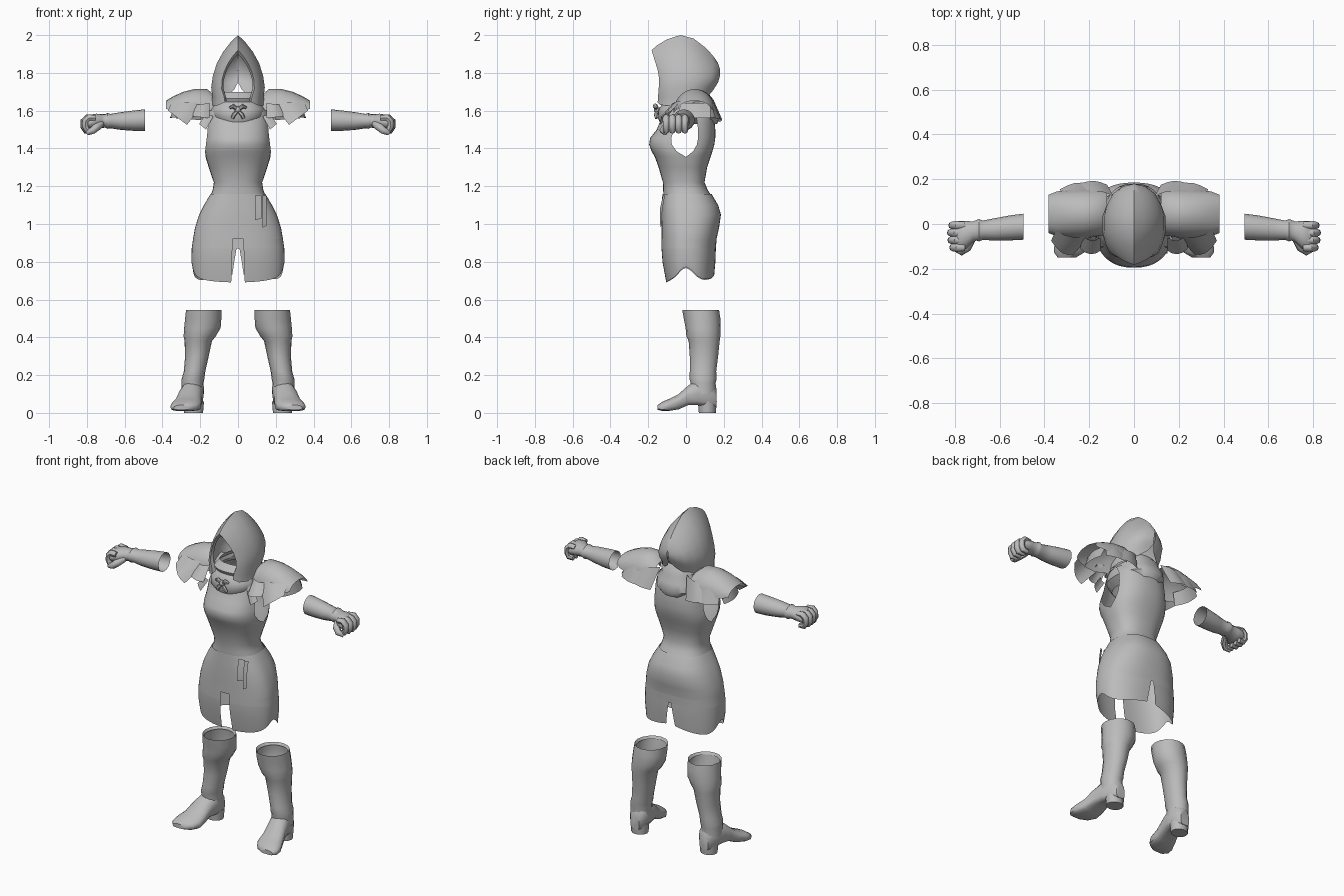
import bpy, bmesh, math
from mathutils import Vector

grey = bpy.data.materials.new("plain_grey")
grey.diffuse_color = (0.5, 0.5, 0.5, 1)


def finish(name, bm, mirror=False, angle=45):
    bmesh.ops.remove_doubles(bm, verts=bm.verts, dist=0.0004)
    bmesh.ops.recalc_face_normals(bm, faces=bm.faces)
    me = bpy.data.meshes.new(name)
    bm.to_mesh(me)
    bm.free()
    me.materials.append(grey)
    ob = bpy.data.objects.new(name, me)
    bpy.context.collection.objects.link(ob)
    bpy.ops.object.select_all(action='DESELECT')
    ob.select_set(True)
    bpy.context.view_layer.objects.active = ob
    bpy.ops.object.shade_smooth_by_angle(angle=math.radians(angle))
    if mirror:
        m = ob.modifiers.new("mirror", 'MIRROR')
        m.use_mirror_merge = False
    return ob


def skin(bm, rows, closed=False, caps=(False, False)):
    """Join equal-length rows of points with quads."""
    vs = [[bm.verts.new(p) for p in r] for r in rows]
    n = len(rows[0])
    for a, b in zip(vs, vs[1:]):
        for j in range(n if closed else n - 1):
            k = (j + 1) % n
            bm.faces.new((a[j], a[k], b[k], b[j]))
    for ring, cap in ((vs[0], caps[0]), (vs[-1], caps[1])):
        if cap:
            bm.faces.new(ring)


def tube(bm, path, radii, n=8):
    pts = [Vector(p) for p in path]
    rows = []
    for i, p in enumerate(pts):
        d = (pts[min(i + 1, len(pts) - 1)] - pts[max(i - 1, 0)]).normalized()
        s = d.cross(Vector((0, 1, 0.01))).normalized()
        t = d.cross(s)
        rows.append([p + radii[i] * (s * math.cos(a) + t * math.sin(a))
                     for a in (2 * math.pi * k / n for k in range(n))])
    skin(bm, rows, True, (True, True))


def garment(name, rows, cols=9, power=0.85, hem=None, mirror_y=0.0):
    """Body shell. Row: z, half width, front depth, back depth, arm gap, front slit, back slit."""
    bm = bmesh.new()
    for sx in (1, -1):
        for back in (0, 1):
            grid = []
            for i, (z, rx, f, b, gap, fs, bs) in enumerate(rows):
                slit = bs if back else fs
                t0 = (slit / rx) ** (1 / power)
                t1 = math.pi / 2 - gap
                line = []
                for j in range(cols):
                    t = t0 + (t1 - t0) * j / (cols - 1)
                    x = rx * max(math.sin(t), 0) ** power
                    c = max(math.cos(t), 0) ** power
                    y = b * c if back else -f * c
                    dz = hem(sx, x, y) if hem and i == len(rows) - 1 else 0
                    line.append((sx * x, y + mirror_y, z + dz))
                grid.append(line)
            skin(bm, grid)
    return finish(name, bm)


# Bodice with open armholes
garment("bodice", [
    (1.64, .11, .09, .12, 0, 0, 0), (1.61, .15, .11, .14, .12, 0, 0),
    (1.56, .165, .13, .15, .32, 0, 0), (1.50, .17, .155, .155, .36, 0, 0),
    (1.455, .175, .19, .155, .36, 0, 0), (1.42, .178, .195, .15, .33, 0, 0),
    (1.385, .178, .182, .14, .22, 0, 0), (1.355, .172, .165, .13, 0, 0, 0),
    (1.30, .155, .145, .112, 0, 0, 0), (1.22, .128, .122, .098, 0, 0, 0),
    (1.18, .134, .121, .115, 0, 0, 0), (1.14, .15, .118, .14, 0, 0, 0)])


# Skirt with front and back slits and an uneven hem
def hem(sx, x, y):
    return 0.30 * x * x * (1.3 if sx > 0 else 1) + 0.06 * math.exp(-(y / 0.05) ** 2) \
        + (0.05 if y > 0 else 0) * max(0, 1 - x / 0.2)


garment("skirt", [
    (1.16, .145, .125, .135, 0, 0, 0), (1.10, .18, .128, .17, 0, 0, 0),
    (1.05, .205, .130, .185, 0, 0, 0), (.98, .228, .130, .175, 0, 0, 0),
    (.921, .238, .130, .162, 0, 0, 0), (.92, .238, .130, .162, 0, .03, 0),
    (.871, .245, .130, .158, 0, .03, 0), (.87, .245, .130, .158, 0, .03, .008),
    (.80, .247, .125, .156, 0, .033, .02), (.69, .24, .105, .15, 0, .036, .03)],
    cols=13, hem=hem)

# Narrow hanging belt flaps
bm = bmesh.new()
for x0, x1, z0 in ((.09, .125, 1.02), (.13, .15, .98)):
    skin(bm, [[(x0, -.122, 1.15), (x1, -.112, 1.15)],
              [(x0, -.138, 1.08), (x1, -.125, 1.08)],
              [(x0, -.136, z0), (x1, -.13, z0 + .01)]])
finish("belt_flaps", bm)

# Cowl wrapped round the neck
garment("cowl", [
    (1.70, .10, .09, .11, 0, 0, 0), (1.665, .125, .125, .14, 0, 0, 0),
    (1.645, .118, .115, .145, 0, 0, 0), (1.61, .145, .145, .165, 0, 0, 0),
    (1.565, .142, .15, .18, 0, 0, 0), (1.53, .10, .135, .165, 0, 0, 0)])

# Knot and two tails on the cowl
bm = bmesh.new()
bmesh.ops.create_icosphere(bm, subdivisions=1, radius=.02)
bmesh.ops.translate(bm, verts=bm.verts, vec=(0, -.152, 1.605))
for s in (1, -1):
    tube(bm, [(0, -.152, 1.605), (s * .025, -.162, 1.625), (s * .045, -.152, 1.615)], [.008, .014, .006], 6)
    tube(bm, [(0, -.152, 1.60), (s * .02, -.16, 1.58), (s * .03, -.155, 1.56)], [.008, .011, .009], 6)
finish("knot", bm)

# Pointed hood, arches from the face opening to the back
# arch: y top, y middle, y bottom, z top, z bottom, half width, bottom narrowing
arches = [(-.165, -.125, -.13, 1.90, 1.655, .082, .75), (-.182, -.14, -.15, 1.92, 1.645, .092, .75),
          (-.155, -.125, -.135, 1.945, 1.63, .112, .9), (-.10, -.08, -.09, 1.978, 1.625, .130, .95),
          (-.03, -.03, -.03, 2.0, 1.63, .143, .97), (.04, .035, .03, 1.982, 1.64, .143, .95),
          (.095, .09, .08, 1.94, 1.655, .128, .8), (.14, .14, .12, 1.895, 1.68, .10, .6),
          (.168, .168, .145, 1.855, 1.71, .06, .35), (.18, .18, .17, 1.82, 1.75, .004, 0)]
shape = [(0, None), (.12, .97), (.25, 1.0), (.42, .93), (.6, .78), (.76, .55), (.9, .27), (1, 0)]
bm = bmesh.new()
rows = []
for yt, ym, yb, zt, zb, hw, nar in arches:
    half = []
    for s, w in shape:
        y = yb + (ym - yb) * s * 2 if s < .5 else ym + (yt - ym) * (s * 2 - 1)
        w = nar if w is None else w * (nar + (1 - nar) * min(1, s * 3))
        half.append((hw * w, y, zb + (zt - zb) * s))
    rows.append(half + [(-x, y, z) for x, y, z in half[-2::-1]])
skin(bm, rows)
finish("hood", bm)

# Layered shoulder cape: domed top plate
bm = bmesh.new()
rows = []
for x, zt, zb, ry, yc in ((.12, 1.68, 1.60, .10, .05), (.165, 1.715, 1.60, .105, .05),
                          (.23, 1.715, 1.59, .112, .045), (.29, 1.70, 1.59, .108, .045),
                          (.345, 1.675, 1.60, .10, .045), (.382, 1.652, 1.61, .085, .045)):
    rows.append([(x, yc - ry * math.cos(a), zb + (zt - zb) * math.sin(a))
                 for a in (math.pi * k / 10 for k in range(11))])
skin(bm, rows)
finish("shoulder_plate", bm, True)


# Hanging flaps below the plate
def flap(bm, a, b, c, d, bulge):
    a, b, c, d = map(Vector, (a, b, c, d))
    rows = []
    for i in range(4):
        l, r = a.lerp(d, i / 3), b.lerp(c, i / 3)
        rows.append([l.lerp(r, j / 4) + Vector(bulge) * math.sin(math.pi * j / 4) for j in range(5)])
    skin(bm, rows)


bm = bmesh.new()
flap(bm, (.18, -.04, 1.64), (.35, -.03, 1.65), (.37, -.075, 1.60), (.27, -.135, 1.525), (0, -.025, 0))
flap(bm, (.15, -.06, 1.64), (.23, -.05, 1.63), (.24, -.11, 1.57), (.15, -.12, 1.56), (0, -.02, 0))
flap(bm, (.13, -.10, 1.57), (.17, -.09, 1.585), (.205, -.10, 1.53), (.17, -.12, 1.50), (0, -.005, 0))
flap(bm, (.17, .13, 1.65), (.32, .13, 1.64), (.33, .155, 1.56), (.20, .18, 1.55), (0, .015, 0))
flap(bm, (.09, .12, 1.67), (.20, .14, 1.65), (.24, .18, 1.56), (.12, .175, 1.54), (0, .015, 0))
flap(bm, (.31, -.03, 1.64), (.31, .13, 1.64), (.35, .13, 1.56), (.33, -.04, 1.565), (.02, 0, 0))
finish("cape_flaps", bm, True)

# Forearm sleeve, open at the elbow
bm = bmesh.new()
n = 16
rows = []
for x, yc, zc, ry, rz in ((.492, -.012, 1.55, .058, .057), (.55, -.017, 1.547, .056, .054),
                          (.62, -.024, 1.545, .050, .047), (.675, -.028, 1.545, .043, .038),
                          (.692, -.028, 1.546, .050, .042), (.702, -.028, 1.546, .046, .036),
                          (.72, -.035, 1.545, .046, .036), (.75, -.048, 1.543, .062, .041),
                          (.785, -.054, 1.538, .068, .040), (.80, -.054, 1.533, .060, .030)):
    rows.append([(x, yc + ry * math.cos(a), zc + rz * math.sin(a))
                 for a in (2 * math.pi * k / n for k in range(n))])
skin(bm, rows, True, (False, True))
finish("forearm_and_palm", bm, True)

# Curled fingers and thumb
bm = bmesh.new()
for k in range(4):
    y = -.006 - .033 * k
    o = (.0, .006, .004, -.004)[k]
    tube(bm, [(.755, y, 1.56), (.792 + o, y, 1.562), (.810 + o, y, 1.545), (.812 + o, y, 1.515),
              (.80 + o, y, 1.494), (.77, y, 1.492)], [.016, .019, .018, .017, .017, .014])
tube(bm, [(.725, -.07, 1.53), (.745, -.105, 1.515), (.77, -.122, 1.495), (.798, -.11, 1.482)],
     [.018, .021, .019, .013])
finish("fingers", bm, True)

# Boot shaft with a folded cuff, open at the top
bm = bmesh.new()
rows = []
for z, x0, x1, y0, y1 in ((.53, .10, .265, -.01, .165), (.545, .088, .275, -.02, .175),
                          (.50, .088, .28, -.012, .182), (.45, .092, .285, -.002, .184),
                          (.405, .118, .288, .002, .182), (.38, .138, .283, .014, .178),
                          (.30, .155, .28, .02, .17), (.22, .173, .287, .02, .16),
                          (.18, .178, .298, .018, .162), (.16, .182, .298, .025, .157),
                          (.10, .18, .30, .02, .16)):
    rows.append([((x0 + x1) / 2 + (x1 - x0) / 2 * math.cos(a),
                  (y0 + y1) / 2 + (y1 - y0) / 2 * math.sin(a), z)
                 for a in (2 * math.pi * k / n for k in range(n))])
skin(bm, rows, True)
finish("boot_shaft", bm, True, 60)

# Boot foot, turned slightly outward
bm = bmesh.new()
rows = []
for y, xc, hw, zb, zt in ((.162, .235, .03, .03, .13), (.135, .235, .052, .03, .17),
                          (.06, .242, .06, .04, .175), (.01, .254, .062, .04, .145),
                          (-.04, .264, .07, .018, .10), (-.09, .275, .08, .010, .075),
                          (-.125, .288, .07, .010, .06), (-.15, .30, .04, .016, .042)):
    m, h = (zb + zt) / 2, (zt - zb) / 2
    ring = []
    for k in range(14):
        a = 2 * math.pi * k / 14
        c, s = math.cos(a), math.sin(a)
        p = .5 if s < 0 else 1
        ring.append((xc + hw * math.copysign(abs(c) ** p, c), y, m + h * math.copysign(abs(s) ** p, s)))
    rows.append(ring)
skin(bm, rows, True, (True, True))
finish("boot_foot", bm, True)

# Boot heel block
bm = bmesh.new()
rows = [[(.235 + w * math.cos(a), .113 + d * math.sin(a), z)
         for a in (2 * math.pi * k / 12 for k in range(12))]
        for z, w, d in ((0, .05, .045), (.06, .055, .05))]
skin(bm, rows, True, (True, True))
finish("boot_heel", bm, True)
